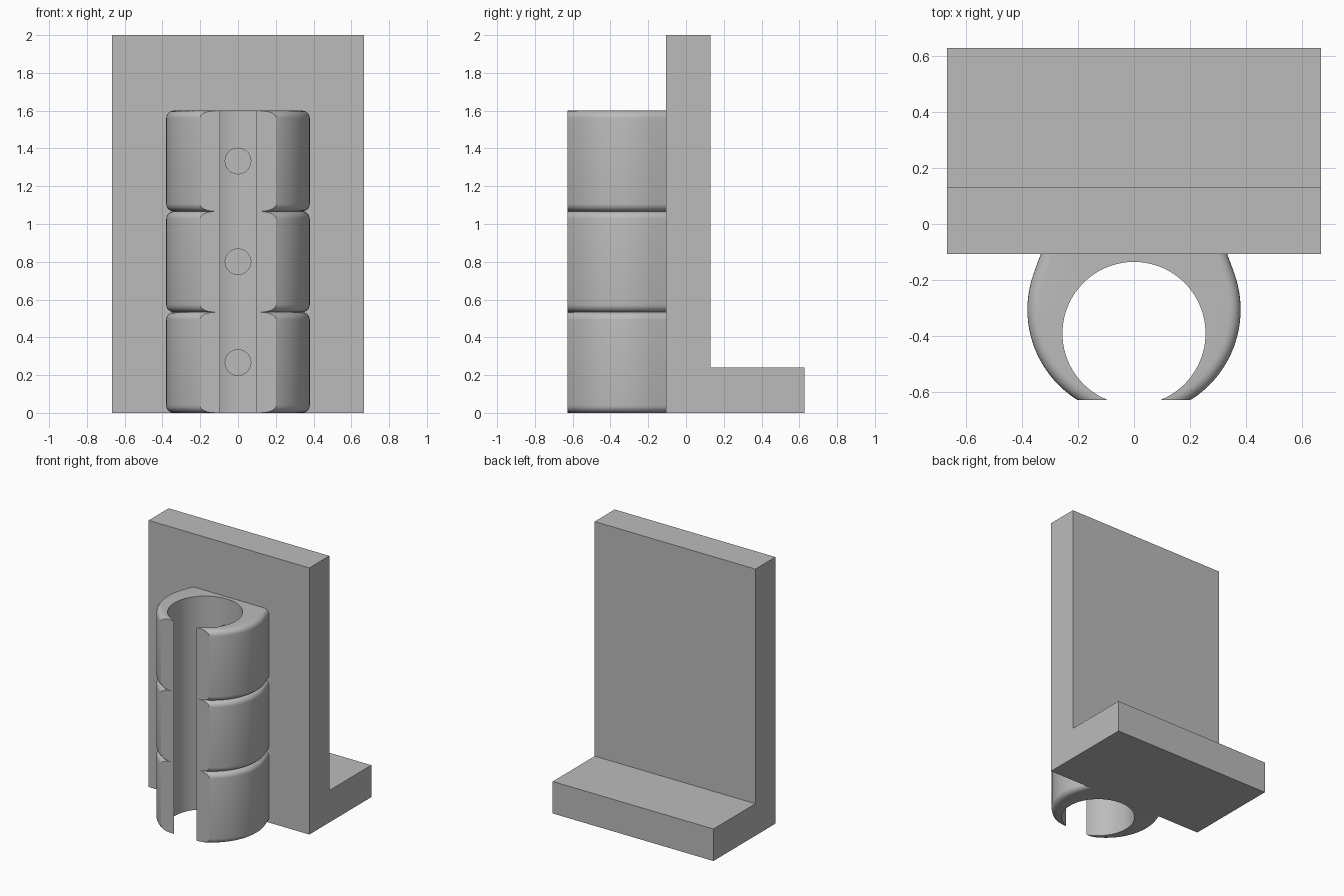
import bpy, bmesh
from math import sin, cos, asin, radians, pi

cube = bpy.data.objects.get("Cube")
if cube:
    bpy.data.objects.remove(cube, do_unlink=True)

grey = bpy.data.materials.new("light_grey")
grey.use_nodes = True
colour = (0.5, 0.5, 0.5, 1)
grey.diffuse_color = colour
grey.node_tree.nodes["Principled BSDF"].inputs["Base Color"].default_value = colour

WALL_Y = -0.107           # front face of the plate
FRONT_Y = -0.627          # flat cut across the clip jaws
OUTER_Y, OUTER_R = -0.305, 0.38
INNER_Y, INNER_R = -0.39, 0.255
CLIP_H = 1.6 / 3
FILLET = 0.04


def make_object(name, bm):
    bmesh.ops.recalc_face_normals(bm, faces=bm.faces[:])
    mesh = bpy.data.meshes.new(name)
    bm.to_mesh(mesh)
    bm.free()
    mesh.materials.append(grey)
    obj = bpy.data.objects.new(name, mesh)
    bpy.context.collection.objects.link(obj)
    return obj


def activate(obj):
    bpy.ops.object.select_all(action='DESELECT')
    obj.select_set(True)
    bpy.context.view_layer.objects.active = obj


# L-shaped plate with a foot at the back
bm = bmesh.new()
profile = [(WALL_Y, 0), (0.627, 0), (0.627, 0.24), (0.13, 0.24), (0.13, 2), (WALL_Y, 2)]
side = bm.faces.new([bm.verts.new((-0.667, y, z)) for y, z in profile])
swept = bmesh.ops.extrude_face_region(bm, geom=[side])["geom"]
bmesh.ops.translate(bm, vec=(1.334, 0, 0),
                    verts=[v for v in swept if isinstance(v, bmesh.types.BMVert)])
make_object("bracket_plate", bm)


# Clip outline: a jaw arc, a tangent flank to the wall, mirrored
def outer_path(inset, arc_steps=24, back_steps=20):
    r = OUTER_R - inset
    start = -asin((OUTER_Y - FRONT_Y) / r)
    flank = radians(20)
    right = []
    for i in range(arc_steps):
        a = start + (flank - start) * i / (arc_steps - 1)
        right.append((r * cos(a), OUTER_Y + r * sin(a)))
    x, y = right[-1]
    corner = x - (WALL_Y - y) * sin(flank) / cos(flank)
    back = [(corner * (1 - 2 * i / back_steps), WALL_Y) for i in range(back_steps + 1)]
    return right + back + [(-x, y) for x, y in reversed(right)]


def inner_path(count):
    start = -asin((INNER_Y - FRONT_Y) / INNER_R)
    angles = [start + (pi - 2 * start) * i / (count - 1) for i in range(count)]
    return [(INNER_R * cos(a), INNER_Y + INNER_R * sin(a)) for a in angles]


def make_clip(name, base):
    bm = bmesh.new()
    # Quarter-round steps at the bottom, mirrored for the top
    steps = [(FILLET * (1 - sin(a)), FILLET * (1 - cos(a)))
             for a in (pi / 2 * i / 6 for i in range(7))]
    levels = steps + [(d, CLIP_H - h) for d, h in reversed(steps)]
    rings = []
    for inset, h in levels:
        outer = outer_path(inset)
        inner = inner_path(len(outer))
        rings.append([bm.verts.new((x, y, base + h)) for x, y in outer + inner[::-1]])
    n = len(rings[0])
    for low, high in zip(rings, rings[1:]):
        for i in range(n):
            j = (i + 1) % n
            bm.faces.new((low[i], low[j], high[j], high[i]))
    for ring in (rings[0], rings[-1]):
        for i in range(n // 2 - 1):
            bm.faces.new((ring[i], ring[i + 1], ring[n - 2 - i], ring[n - 1 - i]))
    clip = make_object(name, bm)

    # Screw hole through the back of the clip
    bpy.ops.mesh.primitive_cylinder_add(vertices=40, radius=0.068, depth=0.3,
                                        location=(0, -0.2, base + CLIP_H / 2),
                                        rotation=(pi / 2, 0, 0))
    cutter = bpy.context.object
    cutter.hide_render = True
    cutter.data.materials.append(grey)
    hole = clip.modifiers.new("screw_hole", 'BOOLEAN')
    hole.operation = 'DIFFERENCE'
    hole.solver = 'EXACT'
    hole.object = cutter
    activate(clip)
    bpy.ops.object.modifier_apply(modifier=hole.name)
    bpy.data.objects.remove(cutter, do_unlink=True)
    bpy.ops.object.shade_smooth_by_angle(angle=radians(30))


for k, label in enumerate(("lower", "middle", "upper")):
    make_clip(label + "_clip", k * CLIP_H)
